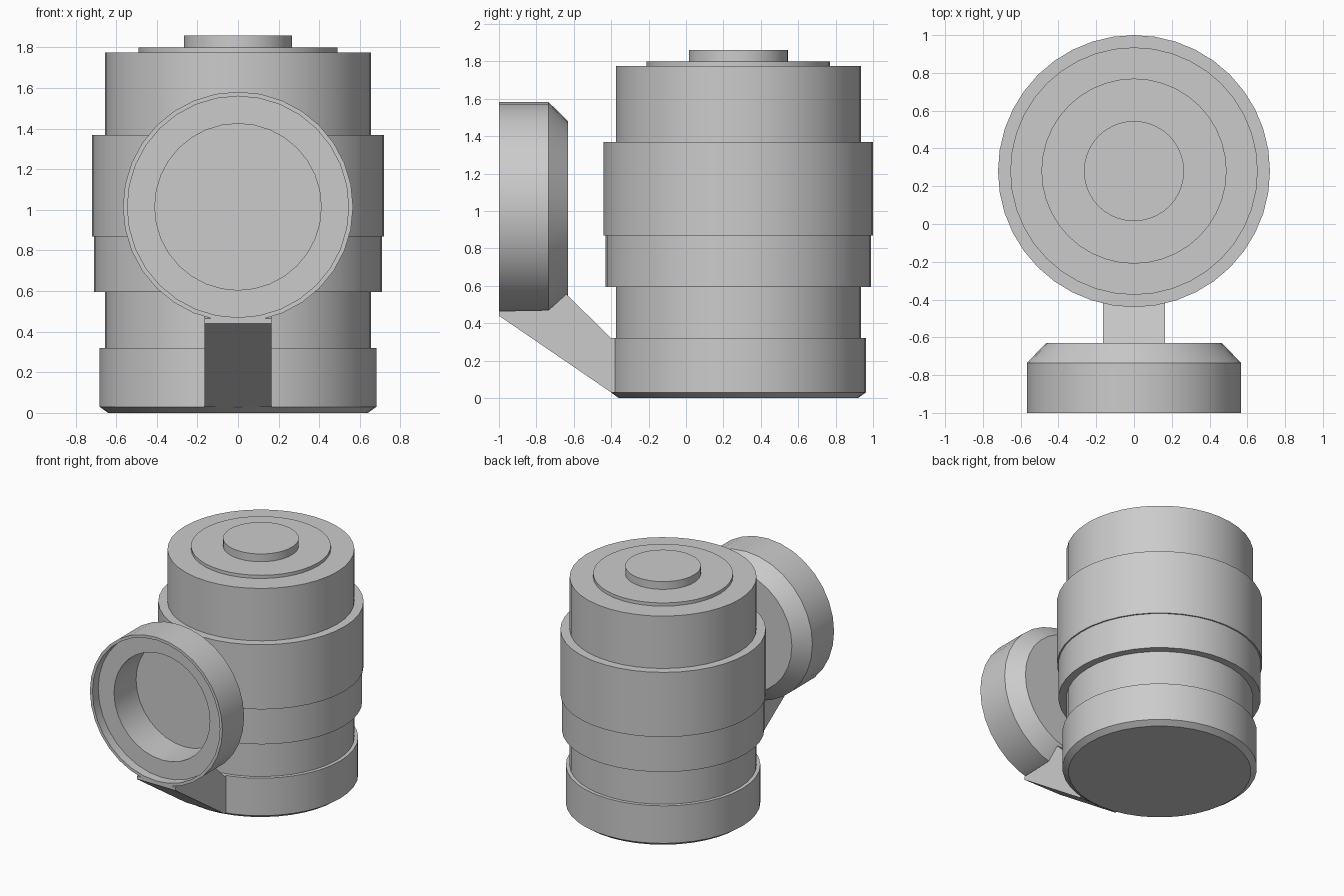
import bpy, bmesh, math
from mathutils import Matrix

cube = bpy.data.objects.get("Cube")
if cube:
    bpy.data.objects.remove(cube, do_unlink=True)

grey = bpy.data.materials.new("plain_grey")
grey.use_nodes = True
COLOUR = (0.6, 0.6, 0.6, 1)
grey.diffuse_color = COLOUR
grey.node_tree.nodes["Principled BSDF"].inputs["Base Color"].default_value = COLOUR


def finish(name, bm, matrix=Matrix()):
    """Turn a bmesh into a grey object with sharp edges kept."""
    bmesh.ops.transform(bm, matrix=matrix, verts=bm.verts)
    bmesh.ops.recalc_face_normals(bm, faces=bm.faces)
    mesh = bpy.data.meshes.new(name)
    bm.to_mesh(mesh)
    bm.free()
    mesh.materials.append(grey)
    obj = bpy.data.objects.new(name, mesh)
    bpy.context.collection.objects.link(obj)
    bpy.ops.object.select_all(action="DESELECT")
    obj.select_set(True)
    bpy.context.view_layer.objects.active = obj
    bpy.ops.object.shade_smooth_by_angle(angle=math.radians(20))
    return obj


def lathe(name, profile, sides, matrix):
    """Revolve (radius, height) points about z and cap both ends."""
    bm = bmesh.new()
    rings = []
    for radius, height in profile:
        rings.append([bm.verts.new((radius * math.cos(math.tau * i / sides),
                                    radius * math.sin(math.tau * i / sides), height))
                      for i in range(sides)])
    for low, high in zip(rings, rings[1:]):
        for i in range(sides):
            j = (i + 1) % sides
            bm.faces.new((low[i], low[j], high[j], high[i]))
    bm.faces.new(rings[0])
    bm.faces.new(rings[-1])
    return finish(name, bm, matrix)


# Stepped body with a bevelled foot and stacked cap
lathe("stepped_body", [
    (0.64, 0), (0.682, 0.03), (0.682, 0.32), (0.655, 0.32),
    (0.655, 0.595), (0.71, 0.595), (0.71, 0.87), (0.72, 0.87),
    (0.72, 1.37), (0.655, 1.37), (0.655, 1.775), (0.49, 1.775),
    (0.49, 1.80), (0.265, 1.80), (0.265, 1.86),
], 40, Matrix.Translation((0, 0.28, 0)))

# Front dish: bevelled back, thin rim, shallow step and deep bore
lathe("front_dish", [
    (0.465, -0.63), (0.567, -0.735), (0.567, -1), (0.545, -1),
    (0.545, -0.93), (0.41, -0.93), (0.41, -0.66),
], 32, Matrix.Translation((0, 0, 1.015)) @ Matrix.Rotation(-math.pi / 2, 4, "X"))

# Sloping arm joining the foot to the dish
bm = bmesh.new()
side = [(-1, 0.44), (-1, 0.465), (-0.735, 0.47), (-0.64, 0.555),
        (-0.4, 0.32), (-0.2, 0.32), (-0.2, 0.03), (-0.4, 0.03)]
face = bm.faces.new([bm.verts.new((-0.165, y, z)) for y, z in side])
extruded = bmesh.ops.extrude_face_region(bm, geom=[face])["geom"]
bmesh.ops.translate(bm, vec=(0.33, 0, 0),
                    verts=[v for v in extruded if isinstance(v, bmesh.types.BMVert)])
finish("support_arm", bm)
